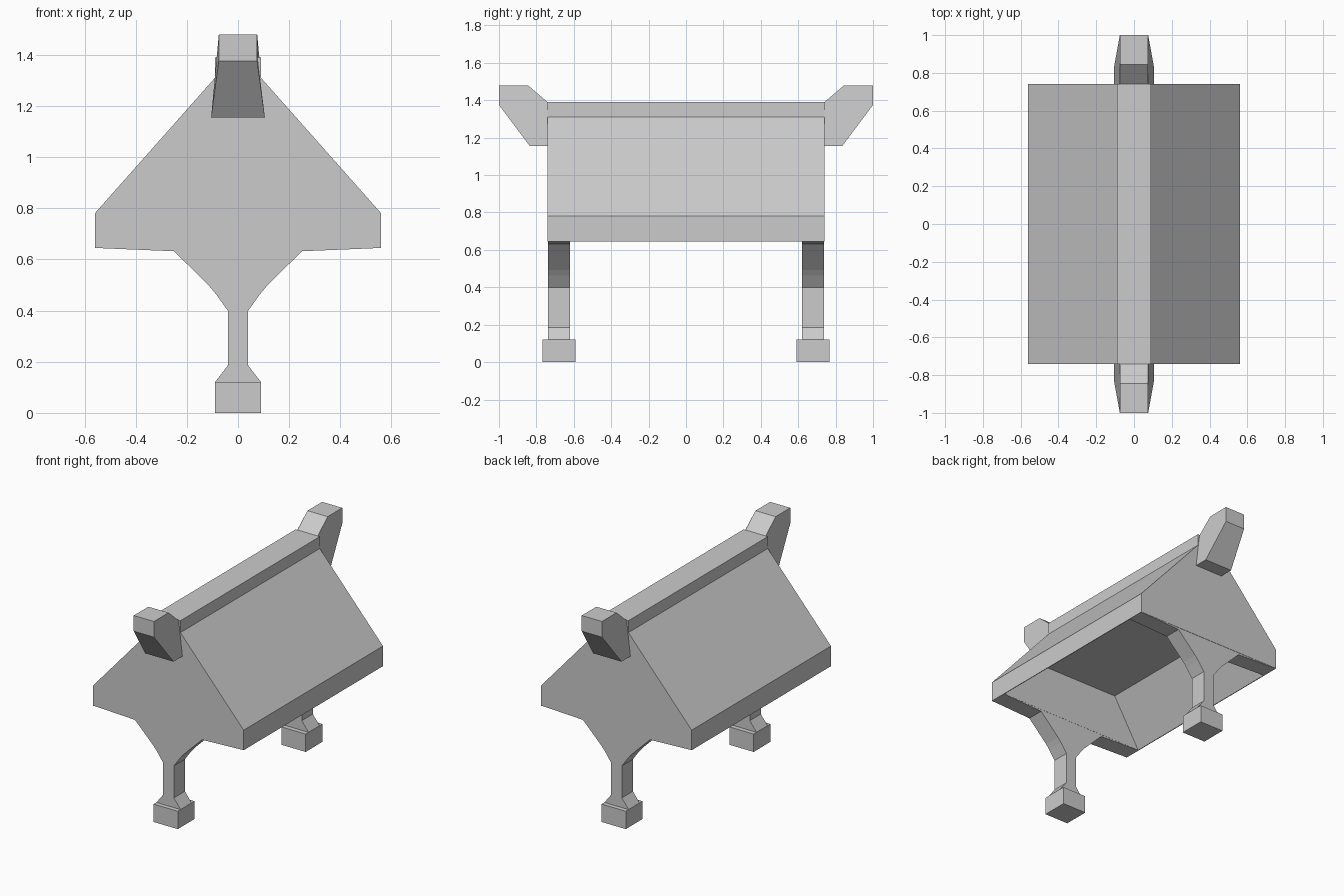
import bpy, bmesh

cube = bpy.data.objects.get("Cube")
if cube:
    bpy.data.objects.remove(cube, do_unlink=True)

GREY = (0.6, 0.6, 0.6, 1.0)
mat = bpy.data.materials.new("stone_grey")
mat.use_nodes = True
mat.diffuse_color = GREY
mat.node_tree.nodes["Principled BSDF"].inputs["Base Color"].default_value = GREY


def mirrored(half):
    """Close a right-hand outline by reflecting it across x = 0."""
    return half + [(-x, z) for x, z in reversed(half)]


def loft(name, rings):
    """Solid skin through matching rings of points, capped at both ends."""
    bm = bmesh.new()
    loops = [[bm.verts.new(p) for p in ring] for ring in rings]
    n = len(loops[0])
    for a, b in zip(loops, loops[1:]):
        for i in range(n):
            j = (i + 1) % n
            bm.faces.new((a[i], a[j], b[j], b[i]))
    bm.faces.new(loops[0])
    bm.faces.new(loops[-1])
    bmesh.ops.recalc_face_normals(bm, faces=bm.faces)
    mesh = bpy.data.meshes.new(name)
    bm.to_mesh(mesh)
    bm.free()
    obj = bpy.data.objects.new(name, mesh)
    bpy.context.collection.objects.link(obj)
    mesh.materials.append(mat)
    return obj


def prism(name, outline, y0, y1):
    """Extrude an x-z outline along y."""
    return loft(name, [[(x, y, z) for x, z in outline] for y in (y0, y1)])


# Roof block with a flat ridge cap and short upright eaves
roof = prism("roof", mirrored([(0.56, 0.645), (0.56, 0.78), (0.09, 1.31), (0.09, 1.39)]),
             -0.74, 0.74)

# Hollow under the roof, between the two gable walls
cutter = prism("hollow_cutter", mirrored([(0.61, 0.55), (0.555, 0.645), (0.36, 0.97)]),
               -0.62, 0.62)
cutter.hide_render = True
cut = roof.modifiers.new("hollow", 'BOOLEAN')
cut.operation = 'DIFFERENCE'
cut.solver = 'EXACT'
cut.object = cutter
bpy.context.view_layer.objects.active = roof
bpy.ops.object.modifier_apply(modifier="hollow")
bpy.data.objects.remove(cutter, do_unlink=True)

# Post outline: gable underside, curved bracket, slim shaft and flared base
POST = mirrored([(0.55, 0.65), (0.56, 0.645), (0.25, 0.632), (0.18, 0.563), (0.11, 0.493),
                 (0.085, 0.463), (0.04, 0.4), (0.04, 0.185), (0.09, 0.12), (0.09, 0.1)])
FOOT = mirrored([(0.09, 0.0), (0.09, 0.12)])

# Finial side profile: distance from centre, height, half width
HORN = [(0.73, 1.155, 0.105), (0.835, 1.155, 0.105), (1.0, 1.375, 0.075),
        (1.0, 1.48, 0.075), (0.845, 1.48, 0.075), (0.74, 1.39, 0.075), (0.73, 1.38, 0.078)]

for side, s in (("front", -1), ("back", 1)):
    prism(side + "_post", POST, s * 0.621, s * 0.738)
    prism(side + "_foot", FOOT, s * 0.59, s * 0.768)
    loft(side + "_ridge_horn", [[(k * w, s * y, z) for y, z, w in HORN] for k in (-1, 1)])
